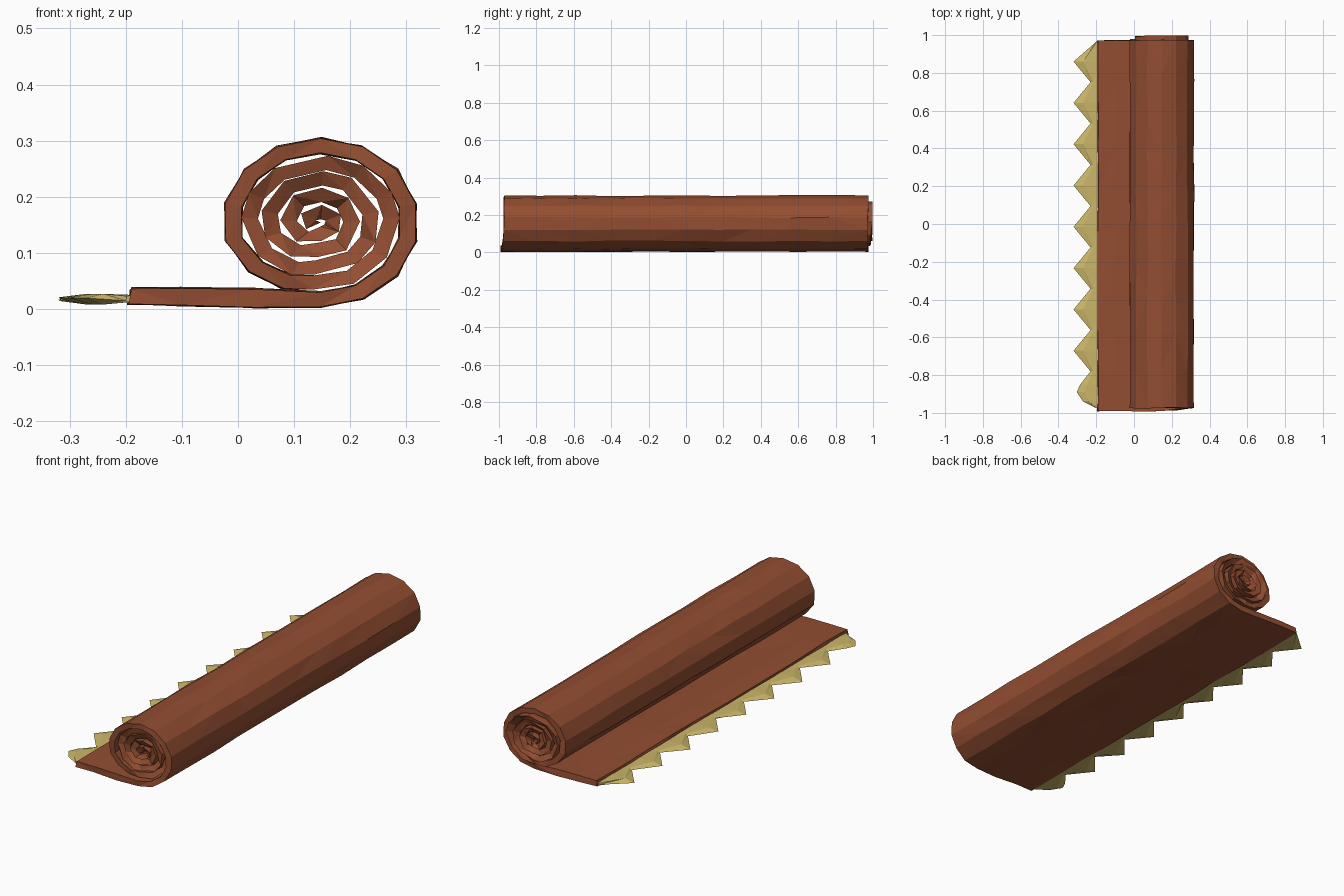
import bpy, bmesh, math, random

random.seed(4)
cube = bpy.data.objects.get("Cube")
if cube:
    bpy.data.objects.remove(cube, do_unlink=True)


def make_material(name, color):
    mat = bpy.data.materials.new(name)
    mat.use_nodes = True
    mat.diffuse_color = (*color, 1)
    mat.node_tree.nodes["Principled BSDF"].inputs["Base Color"].default_value = (*color, 1)
    return mat


def finish(name, bm, mat):
    bmesh.ops.recalc_face_normals(bm, faces=bm.faces)
    bmesh.ops.triangulate(bm, faces=[f for f in bm.faces if len(f.verts) > 3])
    mesh = bpy.data.meshes.new(name)
    bm.to_mesh(mesh)
    bm.free()
    mesh.materials.append(mat)
    obj = bpy.data.objects.new(name, mesh)
    bpy.context.collection.objects.link(obj)
    return obj


def jitter(amount):
    return random.uniform(-amount, amount)


brown = make_material("russet brown", (0.29, 0.075, 0.031))
straw = make_material("straw yellow", (0.60, 0.47, 0.14))

# Carpet section: flat flap first, then a spiral that steps inward each turn
CX, CZ, RX, RZ = 0.147, 0.154, 0.174, 0.15
THICK = 0.17


def spiral_point(k, angle):
    return CX + RX * k * math.cos(angle), CZ + RZ * k * math.sin(angle)


# Each station holds outer point, inner point, and turns completed
stations = [((-0.195, 0.009), (-0.19, 0.036), 0),
            ((-0.10, 0.007), (-0.10, 0.037), 0),
            ((0.03, 0.003), (0.03, 0.035), 0)]
for turn, sides in enumerate((14, 12, 10, 8, 6)):
    for i in range(sides):
        f = i / sides
        drop = max(0, (f - 0.78) / 0.22)
        k = 1 - 0.195 * (turn + drop)
        k += jitter(0.012) if turn else 0
        angle = -math.pi / 2 + math.tau * f + (jitter(0.12) if turn else 0)
        stations.append((spiral_point(k, angle), spiral_point(k - THICK, angle), turn + f))

# Sweep the section lengthwise with an uneven, hand-cut surface
ROWS = 10
bm = bmesh.new()
outer, inner = [], []
for (ox, oz), (ix, iz), turns in stations:
    shift = 0.022 * min(1, max(0, turns - 0.7) * 2)
    rag = 0.008 if turns > 1 else 0.003
    front = -0.99 + 0.016 * min(1, turns * 4) + shift
    back = 0.973 + shift
    lines = ([], [])
    for r in range(ROWS + 1):
        t = r / ROWS
        y = front + (back - front) * t
        middle = 0 < r < ROWS
        for side, (x, z) in enumerate(((ox, oz), (ix, iz))):
            wob = 0.003 if middle and turns < 1 else 0
            dy = jitter(0.035) if middle else jitter(rag)
            if side and not middle and turns > 1:
                dy += 0.012 if r == 0 else -0.012
            nz = max(0.001, z + jitter(wob))
            lines[side].append(bm.verts.new((x + jitter(wob), min(y + dy, 0.998), nz)))
    outer.append(lines[0])
    inner.append(lines[1])
for a in range(len(stations) - 1):
    for r in range(ROWS):
        for grid in (outer, inner):
            bm.faces.new((grid[a][r], grid[a + 1][r], grid[a + 1][r + 1], grid[a][r + 1]))
    for r in (0, ROWS):
        bm.faces.new((outer[a][r], outer[a + 1][r], inner[a + 1][r], inner[a][r]))
for a in (0, -1):
    for r in range(ROWS):
        bm.faces.new((outer[a][r], inner[a][r], inner[a][r + 1], outer[a][r + 1]))
finish("rolled_carpet", bm, brown)

# Fringe: a row of thin pointed teeth joined along the carpet edge
bm = bmesh.new()
outline = [(-0.20, 0.965)]
STEP = 0.2187
for n in range(9):
    tip = 0.86 - STEP * n
    if n < 8:
        outline += [(-0.32, tip), (-0.23, tip - STEP / 2)]
outline += [(-0.285, -0.85), (-0.303, -0.89), (-0.27, -0.94), (-0.20, -0.975)]
columns = []
for x, y in outline:
    edge = bm.verts.new((x, y, 0.018 + jitter(0.004)))
    mid_x = -0.195 + (x + 0.195) * 0.6
    swell = 0.009 if x < -0.25 else 0.005
    tops = [bm.verts.new((mid_x, y, 0.018 + swell)), bm.verts.new((-0.185, y, 0.025))]
    lows = [bm.verts.new((mid_x, y, 0.017 - swell)), bm.verts.new((-0.185, y, 0.013))]
    columns.append([tops[1], tops[0], edge, lows[0], lows[1]])
for a, b in zip(columns, columns[1:]):
    for i in range(5):
        j = (i + 1) % 5
        bm.faces.new((a[i], a[j], b[j], b[i]))
bm.faces.new(columns[0])
bm.faces.new(columns[-1])
finish("fringe", bm, straw)
